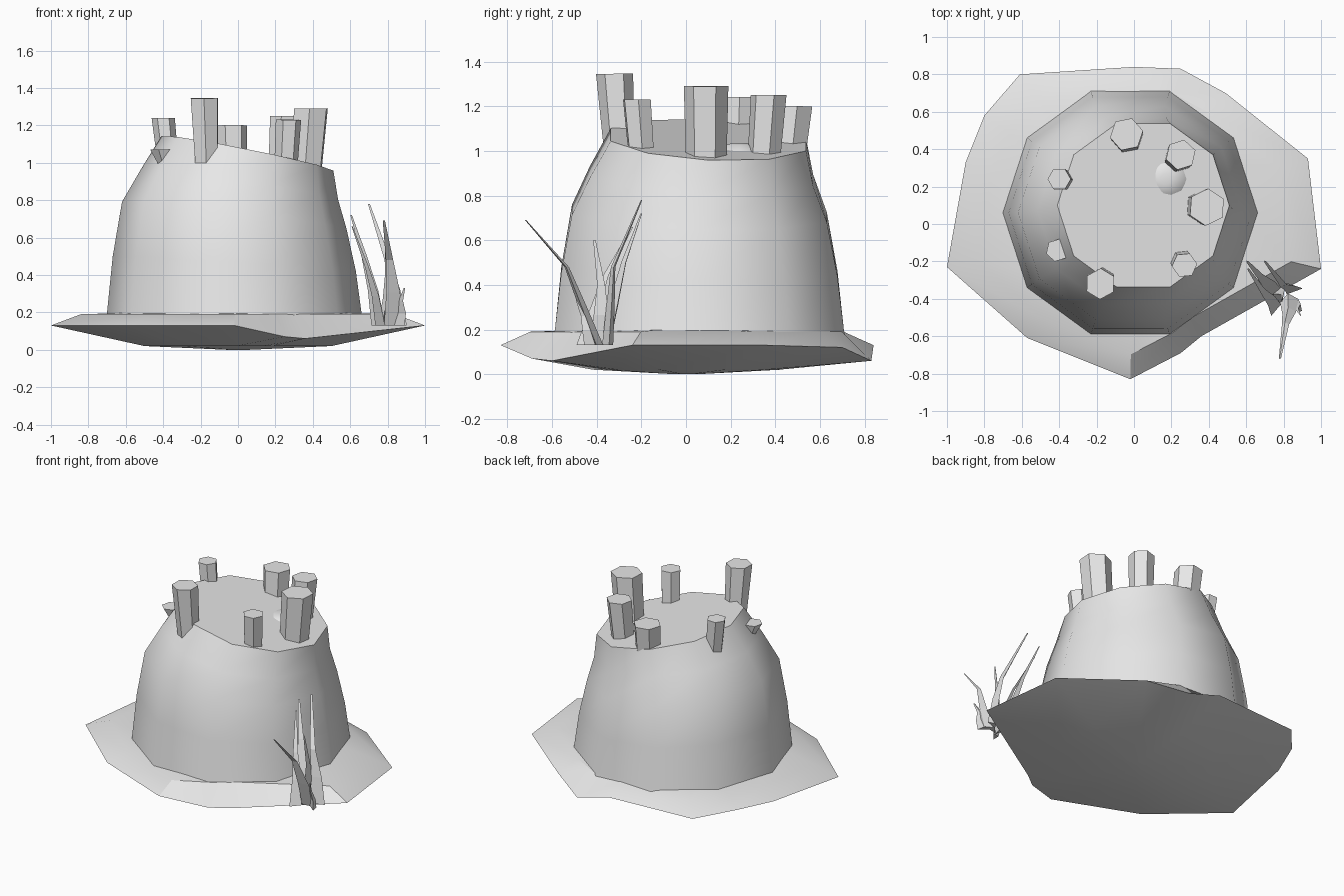
import bpy, math
from mathutils import Vector

if "Cube" in bpy.data.objects:
    bpy.data.objects.remove(bpy.data.objects["Cube"])

rock = bpy.data.materials.new("stone grey")
rock.diffuse_color = (0.8, 0.8, 0.8, 1)
rock.use_nodes = True
rock.node_tree.nodes["Principled BSDF"].inputs["Base Color"].default_value = rock.diffuse_color


def loft(name, rings, smooth=None):
    """Skin a list of equal-length vertex rings and cap both ends."""
    n = len(rings[0])
    verts = [tuple(p) for r in rings for p in r]
    faces = [tuple(reversed(range(n)))]
    for k in range(len(rings) - 1):
        a, b = k * n, (k + 1) * n
        for i in range(n):
            j = (i + 1) % n
            faces.append((a + i, a + j, b + j, b + i))
    faces.append(tuple(range((len(rings) - 1) * n, len(rings) * n)))
    me = bpy.data.meshes.new(name)
    me.from_pydata(verts, [], faces)
    me.update()
    me.materials.append(rock)
    ob = bpy.data.objects.new(name, me)
    bpy.context.collection.objects.link(ob)
    if smooth:
        bpy.ops.object.select_all(action='DESELECT')
        ob.select_set(True)
        bpy.context.view_layer.objects.active = ob
        bpy.ops.object.shade_smooth_by_angle(angle=math.radians(smooth))
    return ob


def circle(cx, cy, r, n, z, turn=0.0):
    """Horizontal ring; z is a number or a function of x, y."""
    pts = []
    for i in range(n):
        a = turn + math.tau * i / n
        x, y = cx + r * math.cos(a), cy + r * math.sin(a)
        pts.append((x, y, z(x, y) if callable(z) else z))
    return pts


# Ground slab: irregular rim, shallow dished underside, gently raised top
rim = [(1, -.24, .13), (.93, .35, .13), (.49, .70, .12), (.25, .83, .06),
       (0, .84, .13), (-.61, .80, .13), (-.80, .58, .16), (-.90, .33, .15),
       (-1, -.23, .13), (-.57, -.61, .13), (-.02, -.83, .13),
       (.25, -.69, .07), (.36, -.60, .06)]


def scaled(s, z):
    return [(x * s, y * s, z) for x, y, _ in rim]


loft("ground_slab", [scaled(.06, 0), scaled(.5, .02), rim,
                     scaled(.84, .19), scaled(.5, .20)], 30)


# Stump body: ten sides, drawn in towards a tilted top
def top_z(x, y):
    return 1.05 - .2 * (x - .05) - .05 * (y - .1)


body = []
for t, cx, cy, r in [(-.03, -.02, .06, .685), (0, -.02, .06, .68),
                     (.3, -.02, .06, .65), (.6, -.02, .06, .60),
                     (.8, .01, .07, .525), (1, .05, .10, .46)]:
    body.append(circle(cx, cy, r, 10,
                       lambda x, y, t=t: .2 + t * (top_z(x, y) - .2)))
loft("stump_body", body, 42)

# Low mound on the flat top
loft("top_mound", [circle(.17, .24, r, 10, z) for r, z in
                   [(.11, 1.0), (.08, 1.025), (.03, 1.035)]], 40)

# Hexagonal pillars: top centre, radius, height, foot height, foot taper
pillars = [(-.04, .48, .09, 1.20, .92, .9, .2), (.25, .37, .082, 1.25, .92, .9, .3),
           (.39, .09, .10, 1.29, .90, .9, .45), (.27, -.22, .068, 1.23, .92, .9, .1),
           (-.18, -.32, .083, 1.345, .93, .8, .5), (-.40, .24, .062, 1.24, .98, .9, .0),
           (-.41, -.14, .062, 1.07, .94, .25, .3)]
for i, (x, y, r, z, foot, taper, turn) in enumerate(pillars):
    out = Vector((x - .05, y - .1, 0)).normalized() * .03
    lean = Vector((x, y, 0)) - out
    tip = lambda px, py, x=x, y=y, z=z, o=out: z - .3 * ((px - x) * o.x + (py - y) * o.y)
    loft(f"pillar_{i + 1}", [circle(lean.x, lean.y, r * taper, 6, foot, turn),
                             circle(x, y, r, 6, tip, turn)])

# Grass blades: foot, bend and tip, with foot width and flat direction
blades = [((.86, -.36, .13), (.80, -.33, .48), (.70, -.20, .78), .09, 20),
          ((.83, -.41, .13), (.81, -.54, .48), (.78, -.72, .69), .10, 10),
          ((.75, -.37, .13), (.675, -.28, .50), (.605, -.20, .72), .09, 35),
          ((.76, -.46, .13), (.69, -.36, .44), (.61, -.24, .66), .08, 50),
          ((.78, -.38, .13), (.80, -.38, .40), (.79, -.41, .60), .09, 80),
          ((.86, -.43, .13), (.87, -.46, .26), (.89, -.49, .33), .08, -40)]
for i, (foot, bend, tip, w, ang) in enumerate(blades):
    a = math.radians(ang)
    side = Vector((math.cos(a), math.sin(a), 0))
    back = Vector((-math.sin(a), math.cos(a), 0))
    low = Vector(foot).lerp(Vector(bend), .5) + Vector((.01, 0, 0))
    rings = []
    for p, s in [(Vector(foot), 1), (low, .75), (Vector(bend), .4), (Vector(tip), .12)]:
        h = side * w * s / 2
        rings.append([p - h, p + h, p + back * w * s * .4])
    loft(f"grass_blade_{i + 1}", rings)
